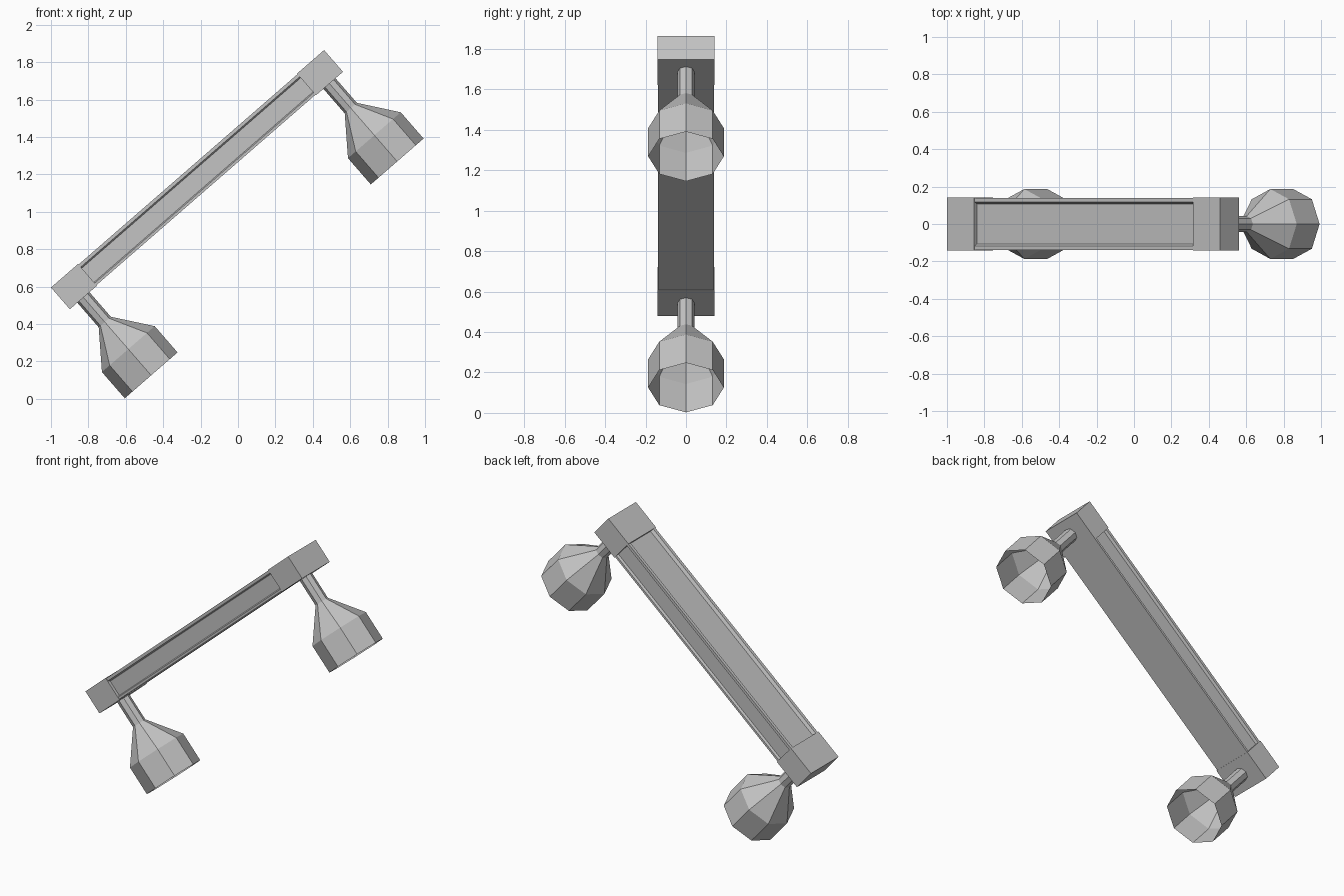
import bpy, bmesh, math
from mathutils import Matrix

cube = bpy.data.objects.get("Cube")
if cube:
    bpy.data.objects.remove(cube, do_unlink=True)

grey = bpy.data.materials.new("plain_grey")
grey.use_nodes = True
COLOUR = (0.55, 0.55, 0.55, 1)
grey.diffuse_color = COLOUR
grey.node_tree.nodes["Principled BSDF"].inputs["Base Color"].default_value = COLOUR

# Local frame: x runs along the bar, z is normal to its top face
LENGTH, THICK, BLOCK = 1.935, 0.154, 0.192
TILT = Matrix.Translation((-1, 0, 0.595)) @ Matrix.Rotation(math.radians(-41), 4, 'Y')


def finish(name, bm):
    bmesh.ops.recalc_face_normals(bm, faces=bm.faces)
    mesh = bpy.data.meshes.new(name)
    bm.to_mesh(mesh)
    bm.free()
    mesh.materials.append(grey)
    obj = bpy.data.objects.new(name, mesh)
    obj.matrix_world = TILT
    bpy.context.collection.objects.link(obj)
    return obj


def loft(name, rings, cap_start=True, cap_end=True):
    """Skin a list of equal closed rings of points."""
    bm = bmesh.new()
    loops = [[bm.verts.new(p) for p in ring] for ring in rings]
    n = len(loops[0])
    for a, b in zip(loops, loops[1:]):
        for i in range(n):
            j = (i + 1) % n
            bm.faces.new((a[i], a[j], b[j], b[i]))
    if cap_start:
        bm.faces.new(loops[0])
    if cap_end:
        bm.faces.new(loops[-1])
    return finish(name, bm)


def end_block(name, x):
    bm = bmesh.new()
    place = Matrix.Translation((x, 0, -THICK / 2)) @ Matrix.Diagonal((BLOCK, 0.284, THICK, 1))
    bmesh.ops.create_cube(bm, size=1, matrix=place)
    finish(name, bm)


def lamp_head(name, x, sides=8):
    # Thin stem flaring into an open octagonal shade
    profile = [(0.043, -0.14), (0.043, -0.328), (0.187, -0.52), (0.187, -0.706)]
    rings = [[(x + r * math.cos(math.tau * i / sides), r * math.sin(math.tau * i / sides), z)
              for i in range(sides)] for r, z in profile]
    loft(name, rings, cap_end=False)


# Bar with shallow recesses on the top, front and back
half = [(0.138, -0.150), (0.138, -0.136), (0.122, -0.130), (0.122, -0.030),
        (0.138, -0.022), (0.138, -0.004), (0.118, -0.004), (0.106, -0.022)]
section = half + [(-y, z) for y, z in reversed(half)]
loft("recessed_bar", [[(x, y, z) for y, z in section]
                      for x in (BLOCK - 0.01, LENGTH - BLOCK + 0.01)])

# End blocks, each carrying a hanging shade
for side, x in (("lower", BLOCK / 2), ("upper", LENGTH - BLOCK / 2)):
    end_block(side + "_end_block", x)
    lamp_head(side + "_stem_and_shade", x)
